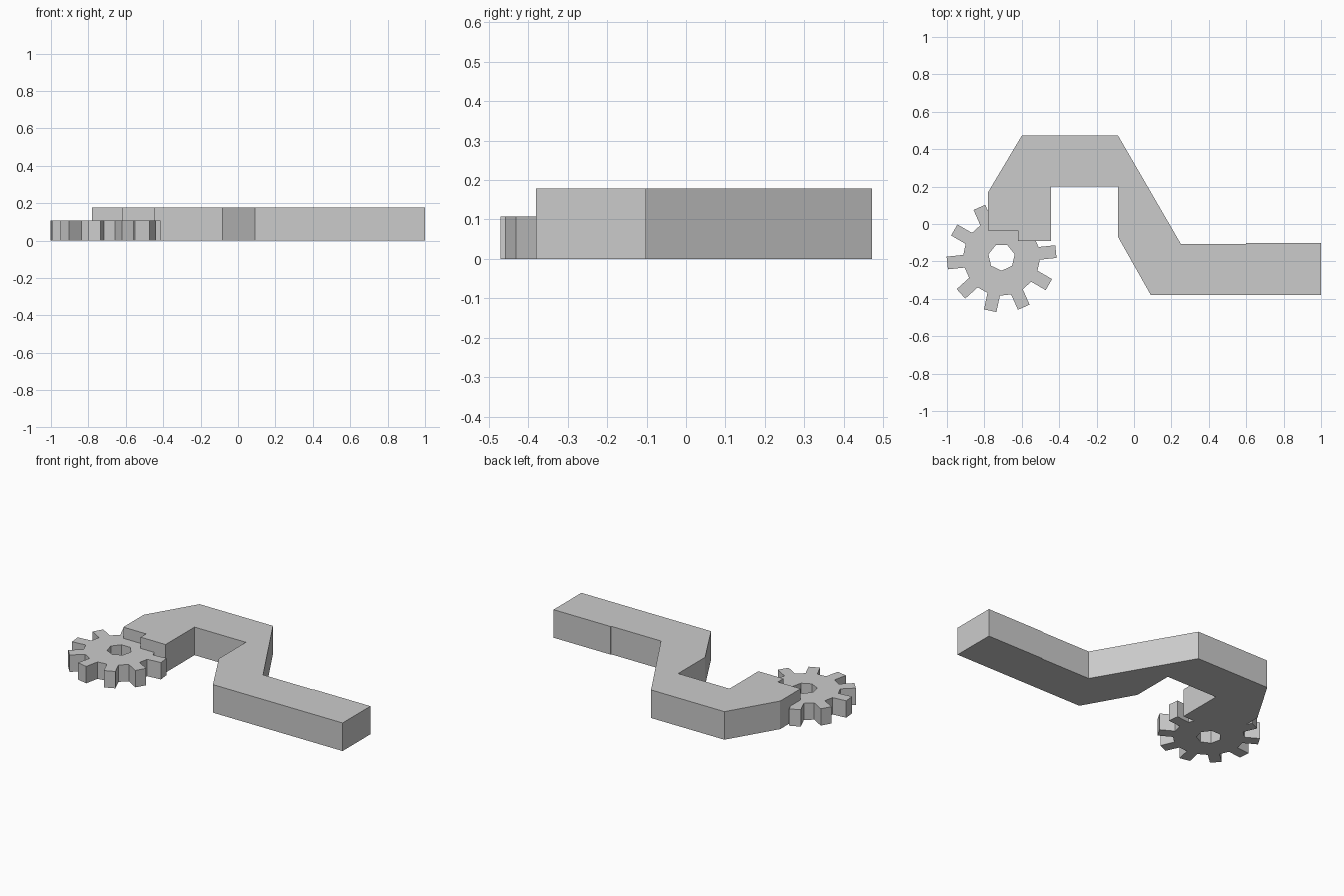
import bpy
import bmesh
from math import sin, cos, tau, radians, sqrt

cube = bpy.data.objects.get("Cube")
if cube:
    bpy.data.objects.remove(cube, do_unlink=True)

grey = bpy.data.materials.new("light_grey")
grey.use_nodes = True
grey.diffuse_color = (0.6, 0.6, 0.6, 1)
grey.node_tree.nodes["Principled BSDF"].inputs["Base Color"].default_value = grey.diffuse_color


def extrude_outline(name, loops, height):
    """Fill closed outlines (first outer, then holes) and extrude them up from the ground."""
    bm = bmesh.new()
    edges = []
    for loop in loops:
        verts = [bm.verts.new((x, y, 0)) for x, y in loop]
        edges += [bm.edges.new((verts[i - 1], verts[i])) for i in range(len(verts))]
    if len(loops) == 1:
        bm.faces.new(verts)
    else:
        bmesh.ops.triangle_fill(bm, edges=edges, use_beauty=True)
    result = bmesh.ops.extrude_face_region(bm, geom=bm.faces[:], use_keep_orig=True)
    top = [v for v in result["geom"] if isinstance(v, bmesh.types.BMVert)]
    bmesh.ops.translate(bm, verts=top, vec=(0, 0, height))
    bmesh.ops.recalc_face_normals(bm, faces=bm.faces[:])
    mesh = bpy.data.meshes.new(name)
    bm.to_mesh(mesh)
    bm.free()
    mesh.materials.append(grey)
    obj = bpy.data.objects.new(name, mesh)
    bpy.context.collection.objects.link(obj)
    return obj


# Cranked arm with a stepped end over the gear
arm_outline = [
    (-0.78, -0.035), (-0.78, 0.17), (-0.6, 0.472), (-0.085, 0.472),
    (0.25, -0.106), (0.6, -0.106), (0.6, -0.101), (1, -0.101), (1, -0.38),
    (0.09, -0.38), (-0.085, -0.07), (-0.085, 0.2), (-0.445, 0.2),
    (-0.445, -0.09), (-0.62, -0.09), (-0.62, -0.035),
]
extrude_outline("arm", [arm_outline], 0.178)

# Gear with straight teeth and a seven-sided bore
CX, CY = -0.708, -0.178
TEETH, ROOT, TIP, HALF = 10, 0.205, 0.294, 0.034
gear_outline = []
for k in range(TEETH):
    a = radians(6) + k * tau / TEETH
    for r, side in ((ROOT, -HALF), (TIP, -HALF), (TIP, HALF), (ROOT, HALF)):
        d = sqrt(r * r - side * side)
        gear_outline.append((CX + d * cos(a) - side * sin(a),
                             CY + d * sin(a) + side * cos(a)))
bore = [(CX + 0.072 * sin(k * tau / 7), CY - 0.072 * cos(k * tau / 7)) for k in range(7)]
extrude_outline("gear", [gear_outline, bore], 0.107)
